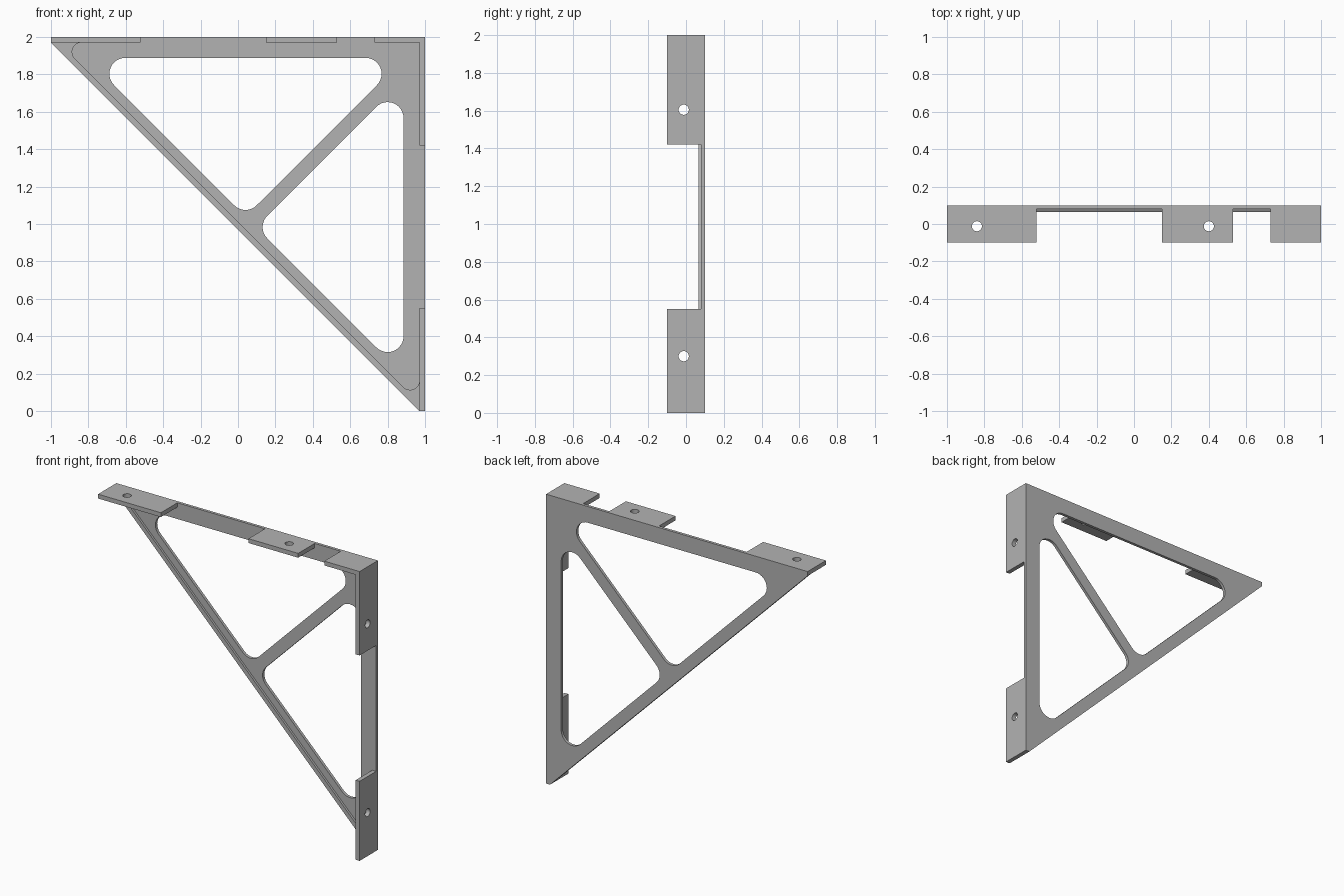
import bpy, bmesh, math
from mathutils import Vector, Matrix

cube = bpy.data.objects.get("Cube")
if cube:
    bpy.data.objects.remove(cube, do_unlink=True)

grey = bpy.data.materials.new("plain_grey")
COLOUR = (0.45, 0.45, 0.45, 1)
grey.use_nodes = True
grey.diffuse_color = COLOUR
grey.node_tree.nodes["Principled BSDF"].inputs["Base Color"].default_value = COLOUR


def rounded(corners, steps=12):
    """Closed outline from (u, v, radius) corners, with filleted corners."""
    out = []
    for i, (u, v, r) in enumerate(corners):
        p = Vector((u, v))
        if r == 0:
            out.append(p)
            continue
        a = (Vector(corners[i - 1][:2]) - p).normalized()
        b = (Vector(corners[(i + 1) % len(corners)][:2]) - p).normalized()
        half = a.angle(b) / 2
        centre = p + (a + b).normalized() * r / math.sin(half)
        start = p + a * r / math.tan(half) - centre
        end = p + b * r / math.tan(half) - centre
        sweep = start.angle_signed(end)
        for k in range(steps + 1):
            out.append(centre + Matrix.Rotation(-sweep * k / steps, 2) @ start)
    return out


def circle(u, v, r, n=32):
    return [Vector((u + r * math.cos(math.tau * k / n),
                    v + r * math.sin(math.tau * k / n))) for k in range(n)]


def slab(name, loops, place, depth):
    """Fill outlines (the first is outer, the rest are holes) and extrude."""
    bm = bmesh.new()
    for loop in loops:
        vs = [bm.verts.new(place(*p)) for p in loop]
        for i, v in enumerate(vs):
            bm.edges.new((vs[i - 1], v))
    bmesh.ops.triangle_fill(bm, use_beauty=True, edges=bm.edges[:])
    ext = bmesh.ops.extrude_face_region(bm, geom=bm.faces[:])
    moved = [g for g in ext["geom"] if isinstance(g, bmesh.types.BMVert)]
    bmesh.ops.translate(bm, verts=moved, vec=depth)
    bmesh.ops.recalc_face_normals(bm, faces=bm.faces[:])
    mesh = bpy.data.meshes.new(name)
    bm.to_mesh(mesh)
    bm.free()
    mesh.materials.append(grey)
    ob = bpy.data.objects.new(name, mesh)
    bpy.context.collection.objects.link(ob)
    bpy.ops.object.select_all(action="DESELECT")
    ob.select_set(True)
    bpy.context.view_layer.objects.active = ob
    bpy.ops.object.shade_smooth_by_angle(angle=math.radians(30))


T = 0.03                    # flange thickness
IN = 1 - T                  # inner face of the side flange
TOP = 2 - T                 # underside of the top flange
PLATE = 0.08                # front face of the web plate
RIB = 0.065                 # front face of the diagonal rib
FRONT = -0.1

# Web plate with two rounded triangular windows
outline = [Vector(p) for p in ((-1, 2), (-1, TOP), (IN, 0), (1, 0), (1, 2))]
R = 0.085
upper = rounded([(-0.808, 1.888, R), (0.888, 1.888, R), (0.04, 1.04, R)])
lower = rounded([(0.885, 1.772, R), (0.885, 0.195, R), (0.0965, 0.9835, R)])
slab("web_plate", [outline, upper, lower],
     lambda u, v: (u, PLATE, v), (0, 0.1 - PLATE, 0))

# Diagonal rib, flaring into the flanges with a fillet at each end
S = IN + T * math.sqrt(2)
pocket = rounded([(IN, TOP, 0), (S - TOP, TOP, 0.05), (IN, S - IN, 0.05)])
slab("diagonal_rib", [pocket[1:] + [Vector((IN, 0)), Vector((-1, TOP))]],
     lambda u, v: (u, RIB, v), (0, PLATE - RIB, 0))


# Mounting flanges: (name, start, end, screw hole position)
def flange(name, a, b, hole, place, depth):
    loops = [[Vector(p) for p in ((a, FRONT), (b, FRONT), (b, PLATE), (a, PLATE))]]
    if hole is not None:
        loops.append(circle(hole, -0.012, 0.027))
    slab(name, loops, place, depth)


for name, a, b, hole in (("top_flange_outer", -1, -0.52, -0.84),
                         ("top_flange_middle", 0.15, 0.53, 0.4),
                         ("top_flange_corner", 0.73, 1, None)):
    flange(name, a, b, hole, lambda u, v: (u, v, TOP), (0, 0, T))

for name, a, b, hole in (("side_flange_upper", 1.42, TOP, 1.605),
                         ("side_flange_lower", 0, 0.55, 0.3)):
    flange(name, a, b, hole, lambda u, v: (IN, v, u), (T, 0, 0))
